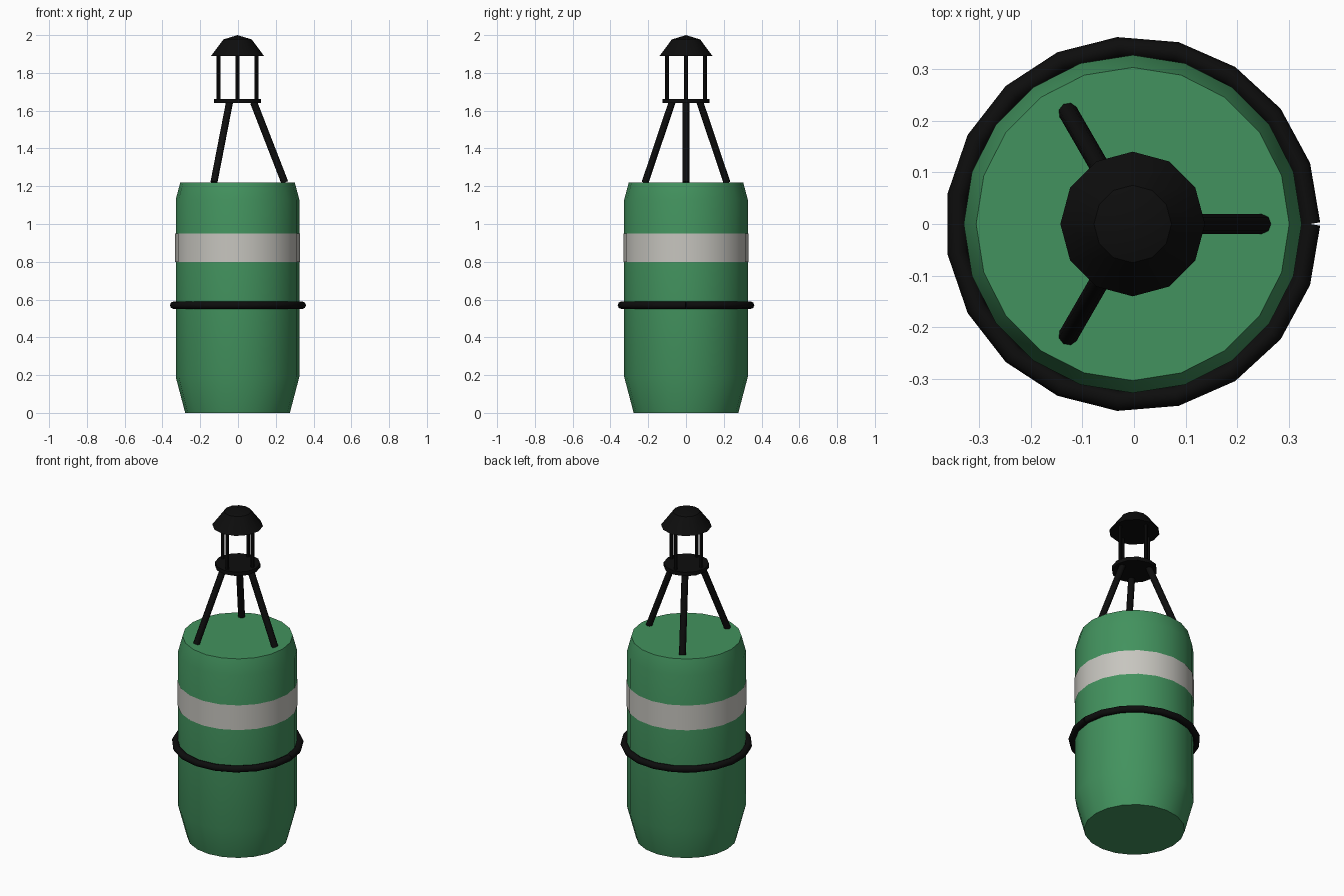
import bpy, bmesh
from math import sin, cos, pi, radians

cube = bpy.data.objects.get("Cube")
if cube:
    bpy.data.objects.remove(cube, do_unlink=True)

X0 = -0.0025  # shared axis of every part


def material(name, rgb):
    m = bpy.data.materials.new(name)
    m.use_nodes = True
    m.diffuse_color = (*rgb, 1)
    m.node_tree.nodes["Principled BSDF"].inputs["Base Color"].default_value = (*rgb, 1)
    return m


GREEN = material("buoy green", (0.055, 0.29, 0.112))
WHITE = material("off white", (0.57, 0.56, 0.52))
BLACK = material("matte black", (0.004, 0.004, 0.004))


def smooth(ob):
    bpy.ops.object.select_all(action="DESELECT")
    ob.select_set(True)
    bpy.context.view_layer.objects.active = ob
    bpy.ops.object.shade_smooth_by_angle(angle=radians(31))


def lathe(name, profile, sides, mat, at=(0, 0), caps=True):
    """Turn a list of (radius, z) points around the vertical axis."""
    bm = bmesh.new()
    rings = []
    for r, z in profile:
        count = sides if r > 0 else 1
        rings.append([bm.verts.new((r * cos(2 * pi * i / sides), r * sin(2 * pi * i / sides), z))
                      for i in range(count)])
    for low, high in zip(rings, rings[1:]):
        for i in range(sides):
            j = (i + 1) % sides
            if len(high) == 1:
                bm.faces.new((low[i], low[j], high[0]))
            else:
                bm.faces.new((low[i], low[j], high[j], high[i]))
    if caps:
        bm.faces.new(rings[0][::-1])
        if len(rings[-1]) > 1:
            bm.faces.new(rings[-1])
    me = bpy.data.meshes.new(name)
    bm.to_mesh(me)
    bm.free()
    me.materials.append(mat)
    ob = bpy.data.objects.new(name, me)
    ob.location = (X0 + at[0], at[1], 0)
    bpy.context.collection.objects.link(ob)
    smooth(ob)
    return ob


def tube(name, points, radius, mat):
    """Sweep an eight-sided tube along an open path."""
    cu = bpy.data.curves.new(name, "CURVE")
    cu.dimensions = "3D"
    cu.bevel_depth = radius
    cu.bevel_resolution = 2
    cu.use_fill_caps = True
    sp = cu.splines.new("POLY")
    sp.points.add(len(points) - 1)
    for p, co in zip(sp.points, points):
        p.co = (*co, 1)
    cu.materials.append(mat)
    ob = bpy.data.objects.new(name, cu)
    ob.location.x = X0
    bpy.context.collection.objects.link(ob)
    bpy.ops.object.select_all(action="DESELECT")
    ob.select_set(True)
    bpy.context.view_layer.objects.active = ob
    bpy.ops.object.convert(target="MESH")
    return bpy.context.view_layer.objects.active


# Float body with tapered foot and chamfered shoulder
lathe("float_body", [(0.277, 0), (0.327, 0.19), (0.327, 1.13), (0.303, 1.22)], 20, GREEN)

# Painted-looking band around the body
lathe("reflective_band", [(0.33, 0.80), (0.33, 0.95)], 20, WHITE, caps=False)

# Rope ring whose two ends meet on the left side
RING = 19
tube("rope_ring", [(0.343 * cos(2 * pi * i / RING), 0.343 * sin(2 * pi * i / RING), 0.57)
                   for i in range(RING + 1)], 0.02, BLACK)

# Tripod legs
for k in range(3):
    c, s = cos(2 * pi * k / 3), sin(2 * pi * k / 3)
    tube(f"tripod_leg_{k + 1}",
         [(0.25 * c, 0.25 * s, 1.22), (0.085 * c, 0.085 * s, 1.645)], 0.019, BLACK)

# Lantern: base plate, four posts and a domed roof
lathe("lantern_base", [(0.125, 1.64), (0.125, 1.663)], 12, BLACK)
for k in range(4):
    lathe(f"lantern_post_{k + 1}", [(0.01, 1.655), (0.01, 1.90)], 8, BLACK,
          at=(0.1 * cos(k * pi / 2), 0.1 * sin(k * pi / 2)))
lathe("lantern_roof", [(0.14, 1.89), (0.075, 1.977), (0, 2.0)], 12, BLACK)
